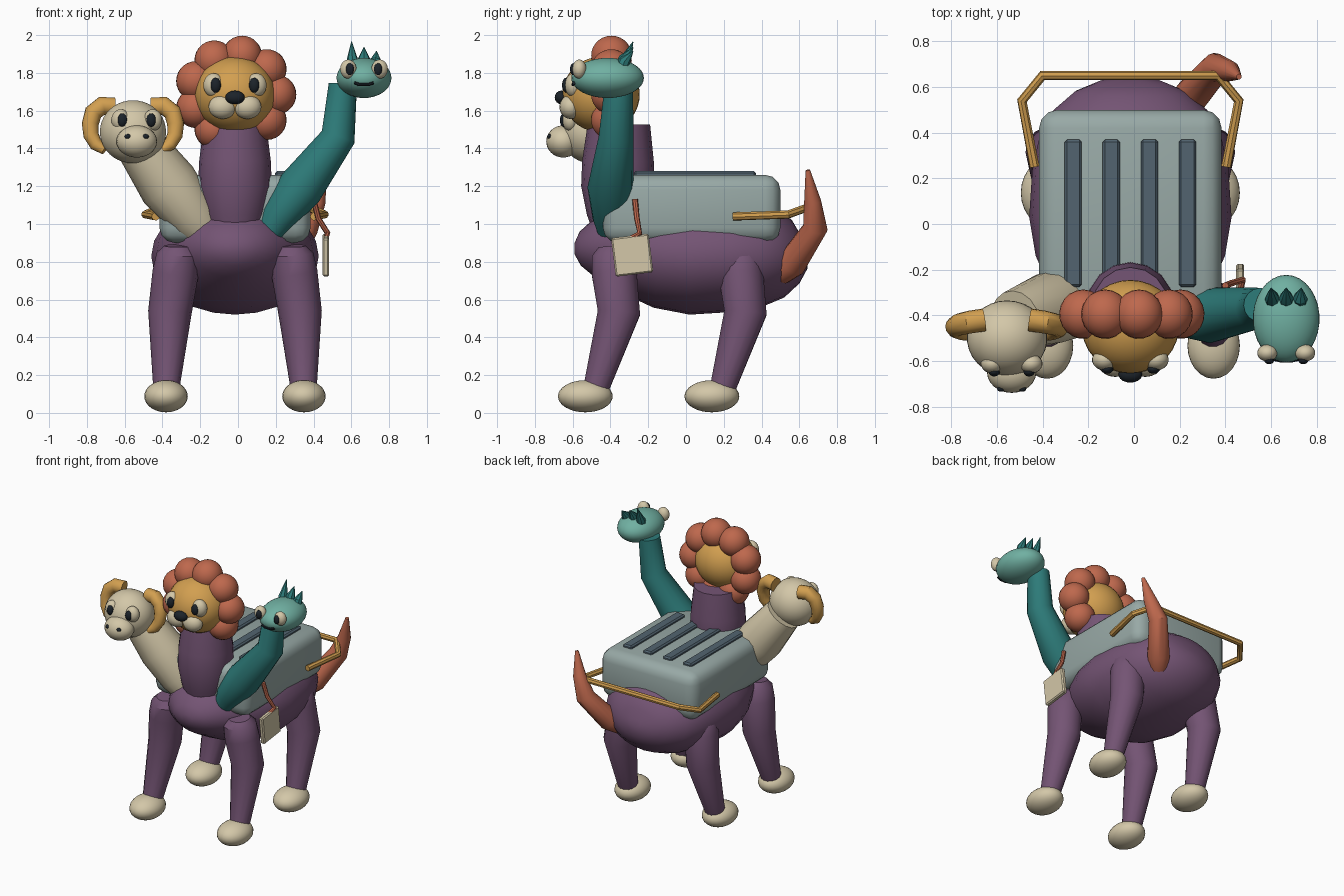
import bpy, bmesh, math
from mathutils import Vector, Matrix, Quaternion, Euler

if "Cube" in bpy.data.objects:
    bpy.data.objects.remove(bpy.data.objects["Cube"])

MID = -0.016  # symmetry line of body, legs and middle head
parts = []


def material(name, hexcode):
    def lin(c):
        return c / 12.92 if c <= 0.04045 else ((c + 0.055) / 1.055) ** 2.4
    rgb = [lin(int(hexcode[i:i + 2], 16) / 255) for i in (0, 2, 4)]
    m = bpy.data.materials.new(name)
    m.use_nodes = True
    m.diffuse_color = (*rgb, 1)
    m.node_tree.nodes["Principled BSDF"].inputs["Base Color"].default_value = (*rgb, 1)
    return m


PURPLE = material("plum", "745474")
CREAM = material("cream", "D3C7A8")
GOLD = material("gold", "D29F50")
RUST = material("rust", "BE684D")
TEAL = material("deep_teal", "2D7B79")
MINT = material("pale_teal", "70B0A2")
GREY = material("case_grey", "98A9A6")
SLATE = material("slate", "526470")
BLACK = material("black", "1C232A")


def finish(name, bm, mat):
    bmesh.ops.recalc_face_normals(bm, faces=bm.faces)
    me = bpy.data.meshes.new(name)
    bm.to_mesh(me)
    bm.free()
    ob = bpy.data.objects.new(name, me)
    bpy.context.collection.objects.link(ob)
    me.materials.append(mat)
    parts.append(ob)
    return ob


def ball(name, loc, radii, mat, seg=24):
    bm = bmesh.new()
    bmesh.ops.create_uvsphere(bm, u_segments=seg, v_segments=seg * 2 // 3, radius=1)
    bmesh.ops.scale(bm, vec=radii, verts=bm.verts)
    bmesh.ops.translate(bm, vec=loc, verts=bm.verts)
    return finish(name, bm, mat)


def tube(name, path, radii, mat, sides=14):
    """Sweep a round section along a path, with flat end caps."""
    pts = [Vector(p) for p in path]
    bm = bmesh.new()
    rings, prev, q = [], Vector((0, 0, 1)), Quaternion()
    for i, p in enumerate(pts):
        ahead = (pts[min(i + 1, len(pts) - 1)] - p).normalized()
        behind = (p - pts[max(i - 1, 0)]).normalized()
        tan = (ahead + behind).normalized()
        q = prev.rotation_difference(tan) @ q
        prev = tan
        ring = []
        for k in range(sides):
            a = math.tau * k / sides
            ring.append(bm.verts.new(p + q @ Vector((math.cos(a), math.sin(a), 0)) * radii[i]))
        rings.append(ring)
    for a, b in zip(rings, rings[1:]):
        for k in range(sides):
            n = (k + 1) % sides
            bm.faces.new((a[k], a[n], b[n], b[k]))
    bm.faces.new(rings[0])
    bm.faces.new(rings[-1])
    return finish(name, bm, mat)


def box(name, loc, size, mat, bevel, segments=1, tilt=0):
    bm = bmesh.new()
    bmesh.ops.create_cube(bm, size=1)
    bmesh.ops.scale(bm, vec=size, verts=bm.verts)
    bmesh.ops.bevel(bm, geom=bm.edges[:], offset=bevel, segments=segments,
                    profile=0.5, affect='EDGES')
    bmesh.ops.transform(bm, matrix=Matrix.Translation(loc) @ Matrix.Rotation(tilt, 4, 'X'),
                        verts=bm.verts)
    return finish(name, bm, mat)


def eyes(prefix, cx, dx, y, z, r):
    for side, s in (("right", -1), ("left", 1)):
        ball(f"{prefix}_{side}_eye", (cx + s * dx, y, z), (r, r * 0.85, r * 1.15), CREAM, 18)
        ball(f"{prefix}_{side}_pupil", (cx + s * dx * 0.9, y - r * 0.72, z),
             (r * 0.5, r * 0.4, r * 0.72), BLACK, 15)


# Torso: round sections along y, widened sideways
sections = [(-0.59, 0.87, 0.03), (-0.56, 0.87, 0.09), (-0.48, 0.875, 0.16), (-0.3, 0.865, 0.24),
            (-0.14, 0.845, 0.29), (0.03, 0.83, 0.31), (0.25, 0.835, 0.3), (0.4, 0.84, 0.275),
            (0.5, 0.845, 0.235), (0.58, 0.855, 0.17), (0.62, 0.86, 0.1), (0.635, 0.865, 0.03)]
torso = tube("torso", [(0, y, z) for y, z, r in sections], [r for y, z, r in sections], PURPLE, 24)
torso.data.transform(Matrix.Translation((MID, 0, 0)) @ Matrix.Diagonal((1.43, 1, 1, 1)))

# Four matching legs with feet
for end, dy in (("front", -0.67), ("rear", 0)):
    for side, s in (("right", -1), ("left", 1)):
        leg = [(0.3, 0.28, 0.885), (0.3, 0.285, 0.84), (0.315, 0.29, 0.74),
               (0.345, 0.315, 0.53), (0.365, 0.185, 0.1)]
        tube(f"{end}_{side}_leg", [(MID + s * x, y + dy, z) for x, y, z in leg],
             [0.075, 0.115, 0.122, 0.115, 0.066], PURPLE)
        ball(f"{end}_{side}_foot", (MID + s * 0.365, 0.137 + dy, 0.088),
             (0.115, 0.145, 0.085), CREAM)

# Case on the back with four slats
box("back_case", (MID, 0.03, 1.08), (0.8, 0.94, 0.36), GREY, 0.08, 3)
for i in range(4):
    box(f"case_slat_{i + 1}", (MID + (i - 1.5) * 0.167, 0.047, 1.265), (0.075, 0.645, 0.03), SLATE, 0.01)

# Rear carrying handle
half = [(0.42, 0.25, 1.04), (0.475, 0.54, 1.05), (0.385, 0.65, 1.09)]
bar = [(MID - x, y, z) for x, y, z in half] + [(MID + x, y, z) for x, y, z in reversed(half)]
tube("rear_handle", bar, [0.022] * len(bar), GOLD, 8)

# Tail
tube("tail", [(0.2, 0.5, 0.74), (0.25, 0.56, 0.79), (0.36, 0.685, 0.98), (0.42, 0.67, 1.12), (0.46, 0.645, 1.285)],
     [0.065, 0.078, 0.066, 0.045, 0.012], RUST)

# Hanging tag
box("tag", (0.465, -0.285, 0.835), (0.035, 0.2, 0.205), CREAM, 0.008, 1, math.radians(7))
tube("tag_cord", [(0.4, -0.27, 1.13), (0.425, -0.26, 1.03), (0.475, -0.245, 0.95), (0.465, -0.29, 0.925)],
     [0.015] * 4, RUST, 8)

# Middle head: maned cat
tube("cat_neck", [(MID, -0.36, 0.92), (MID, -0.36, 1.05), (MID, -0.36, 1.2), (MID, -0.36, 1.33), (MID, -0.355, 1.53)],
     [0.12, 0.165, 0.195, 0.19, 0.165], PURPLE, 16)
ball("cat_head", (MID, -0.45, 1.685), (0.213, 0.205, 0.2), GOLD, 30)
for i in range(9):
    a = math.radians(80 + 40 * i)
    ball(f"mane_tuft_{i + 1}", (MID + 0.22 * math.cos(a), -0.395, 1.685 + 0.21 * math.sin(a)),
         (0.105, 0.108, 0.105), RUST, 21)
eyes("cat", MID, 0.113, -0.595, 1.735, 0.055)
for side, s in (("right", -1), ("left", 1)):
    ball(f"cat_{side}_cheek", (MID + s * 0.066, -0.61, 1.62), (0.075, 0.06, 0.064), CREAM, 18)
ball("cat_nose", (MID, -0.66, 1.67), (0.052, 0.035, 0.036), BLACK, 18)

# Right head: horned sheep
RX = -0.556
tube("sheep_neck", [(-0.17, -0.35, 0.95), (-0.23, -0.355, 1.03), (-0.37, -0.37, 1.21), (-0.52, -0.42, 1.42)],
     [0.1, 0.135, 0.16, 0.13], CREAM, 16)
ball("sheep_head", (RX, -0.5, 1.488), (0.176, 0.165, 0.167), CREAM, 30)
ball("sheep_muzzle", (RX + 0.02, -0.65, 1.437), (0.108, 0.09, 0.085), CREAM)
eyes("sheep", RX + 0.02, 0.085, -0.612, 1.55, 0.05)
horn = [(0.1, -0.42, 1.62), (0.165, -0.43, 1.625), (0.21, -0.44, 1.59), (0.226, -0.45, 1.53),
        (0.222, -0.46, 1.47), (0.195, -0.475, 1.42), (0.15, -0.49, 1.39)]
for side, s in (("right", -1), ("left", 1)):
    tube(f"sheep_{side}_horn", [(RX + s * x, y, z) for x, y, z in horn],
         [0.05, 0.05, 0.048, 0.045, 0.041, 0.035, 0.024], GOLD)
    ball(f"sheep_{side}_nostril", (RX + 0.02 + s * 0.047, -0.722, 1.463), (0.017, 0.013, 0.013), BLACK, 12)

# Left head: long-necked reptile
LX = 0.667
tube("reptile_neck", [(0.15, -0.4, 0.93), (0.21, -0.4, 1.03), (0.33, -0.4, 1.19), (0.53, -0.37, 1.46), (0.555, -0.355, 1.74)],
     [0.06, 0.095, 0.122, 0.092, 0.075], TEAL, 16)
ball("reptile_head", (LX, -0.415, 1.773), (0.146, 0.192, 0.106), MINT, 30)
eyes("reptile", LX, 0.083, -0.565, 1.82, 0.044)
tube("reptile_mouth", [(LX - 0.05, -0.592, 1.747), (LX - 0.025, -0.598, 1.738), (LX + 0.025, -0.598, 1.738),
                       (LX + 0.05, -0.592, 1.747)], [0.009] * 4, BLACK, 8)
for i, height in enumerate((0.12, 0.09, 0.07)):
    dx = (i - 1) * 0.06
    tube(f"crest_spike_{i + 1}", [(LX + dx, -0.335, 1.85 - abs(dx) * 0.2),
                                  (LX + dx * 1.02, -0.325, 1.875 - abs(dx) * 0.2),
                                  (LX + dx * 1.1, -0.28, 1.845 + height)],
         [0.033, 0.032, 0.002], TEAL, 8)

# Smooth shading with sharp edges kept
bpy.ops.object.select_all(action='DESELECT')
for ob in parts:
    ob.select_set(True)
bpy.context.view_layer.objects.active = parts[0]
bpy.ops.object.shade_smooth_by_angle(angle=math.radians(35))
